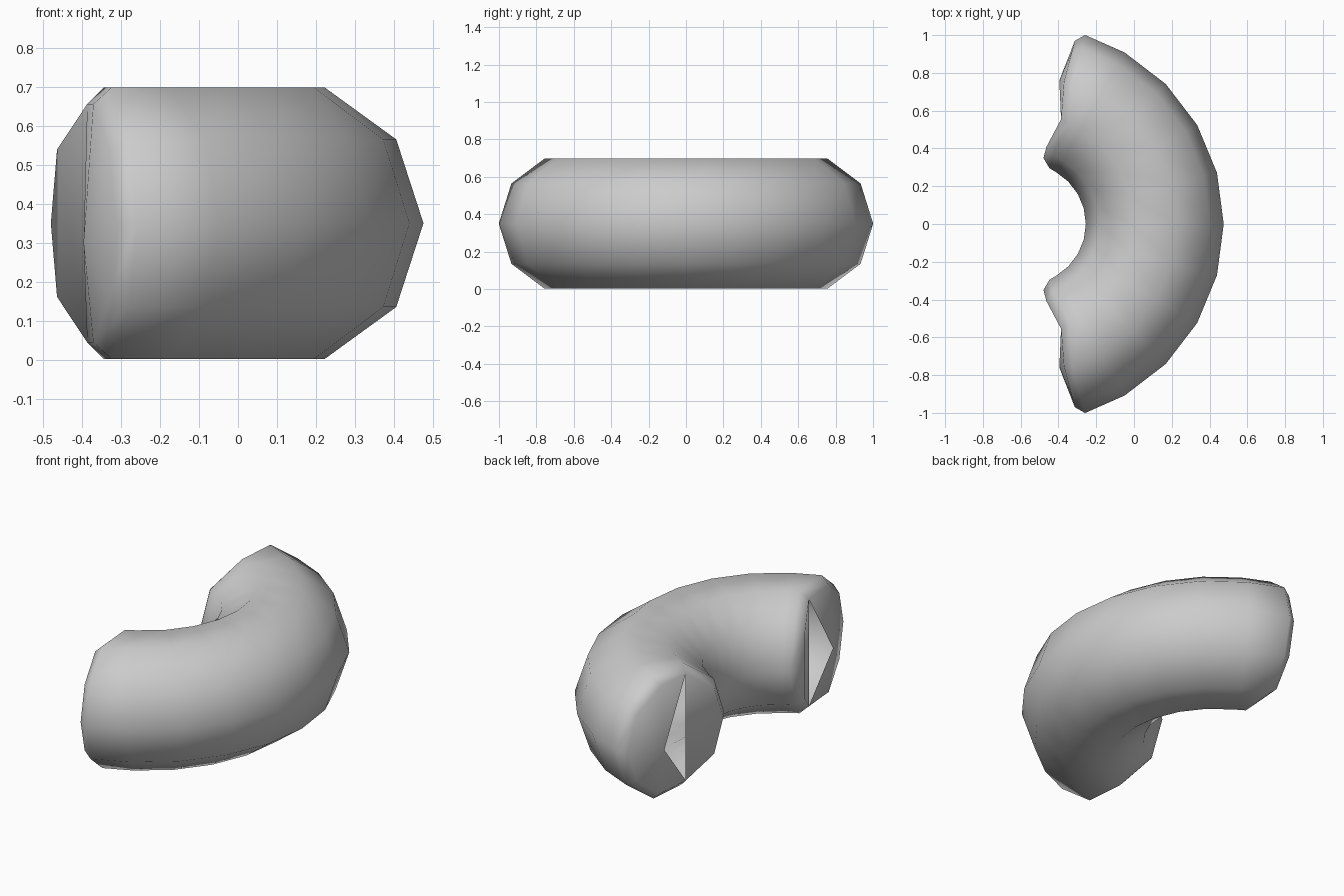
import bpy, bmesh, math
from mathutils import Vector

cube = bpy.data.objects.get("Cube")
if cube:
    bpy.data.objects.remove(cube, do_unlink=True)

SIDES = 10
RING, TUBE = 0.683, 0.365
CENTRE = Vector((-0.573, 0, 0.35))
END = math.radians(75)
BEVEL = 0.044


def place(radius, height, angle, slide=0.0):
    """Point on the bend, slid along the tangent toward the end."""
    out = Vector((math.cos(angle), math.sin(angle), 0))
    along = Vector((-math.sin(angle), math.cos(angle), 0))
    return CENTRE + out * radius + along * slide + Vector((0, 0, height))


def section(bm, tube, angle, slide=0.0, dent=0.0):
    """Ten-sided section; the two inner shoulder points can be dented."""
    sign = 1 if angle >= 0 else -1
    ring = []
    for k in range(SIDES):
        a = math.tau * k / SIDES
        s = slide - (dent if k in (3, 7) else 0)
        ring.append(bm.verts.new(place(RING + tube * math.cos(a),
                                       tube * math.sin(a), angle, s * sign)))
    return ring


bm = bmesh.new()

# Bent tube with a bevelled rim at each end
rings = [section(bm, TUBE - BEVEL, -END, 0, 0.037),
         section(bm, TUBE, -END, -BEVEL, 0.04)]
rings += [section(bm, TUBE, math.radians(d)) for d in range(-60, 61, 15)]
rings += [section(bm, TUBE, END, -BEVEL, 0.04),
          section(bm, TUBE - BEVEL, END, 0, 0.037)]
for a, b in zip(rings, rings[1:]):
    for k in range(SIDES):
        n = (k + 1) % SIDES
        bm.faces.new((a[k], a[n], b[n], b[k]))

# End caps: flat inner part, slightly raised outer part
for rim, sign in ((rings[0], -1), (rings[-1], 1)):
    bm.faces.new(rim[3:8])
    pole = bm.verts.new(place(0.78, -0.05, sign * END, sign * 0.025))
    outer = rim[7:] + rim[:4]
    for a, b in zip(outer, outer[1:]):
        bm.faces.new((a, b, pole))

bmesh.ops.recalc_face_normals(bm, faces=bm.faces)
mesh = bpy.data.meshes.new("curved_tube")
bm.to_mesh(mesh)
bm.free()

# Plain grey surface
grey = bpy.data.materials.new("light_grey")
grey.use_nodes = True
colour = (0.6, 0.6, 0.6, 1)
grey.diffuse_color = colour
grey.node_tree.nodes["Principled BSDF"].inputs["Base Color"].default_value = colour
mesh.materials.append(grey)

tube = bpy.data.objects.new("curved_tube", mesh)
bpy.context.collection.objects.link(tube)
bpy.ops.object.select_all(action='DESELECT')
tube.select_set(True)
bpy.context.view_layer.objects.active = tube
bpy.ops.object.shade_smooth_by_angle(angle=math.radians(60))
